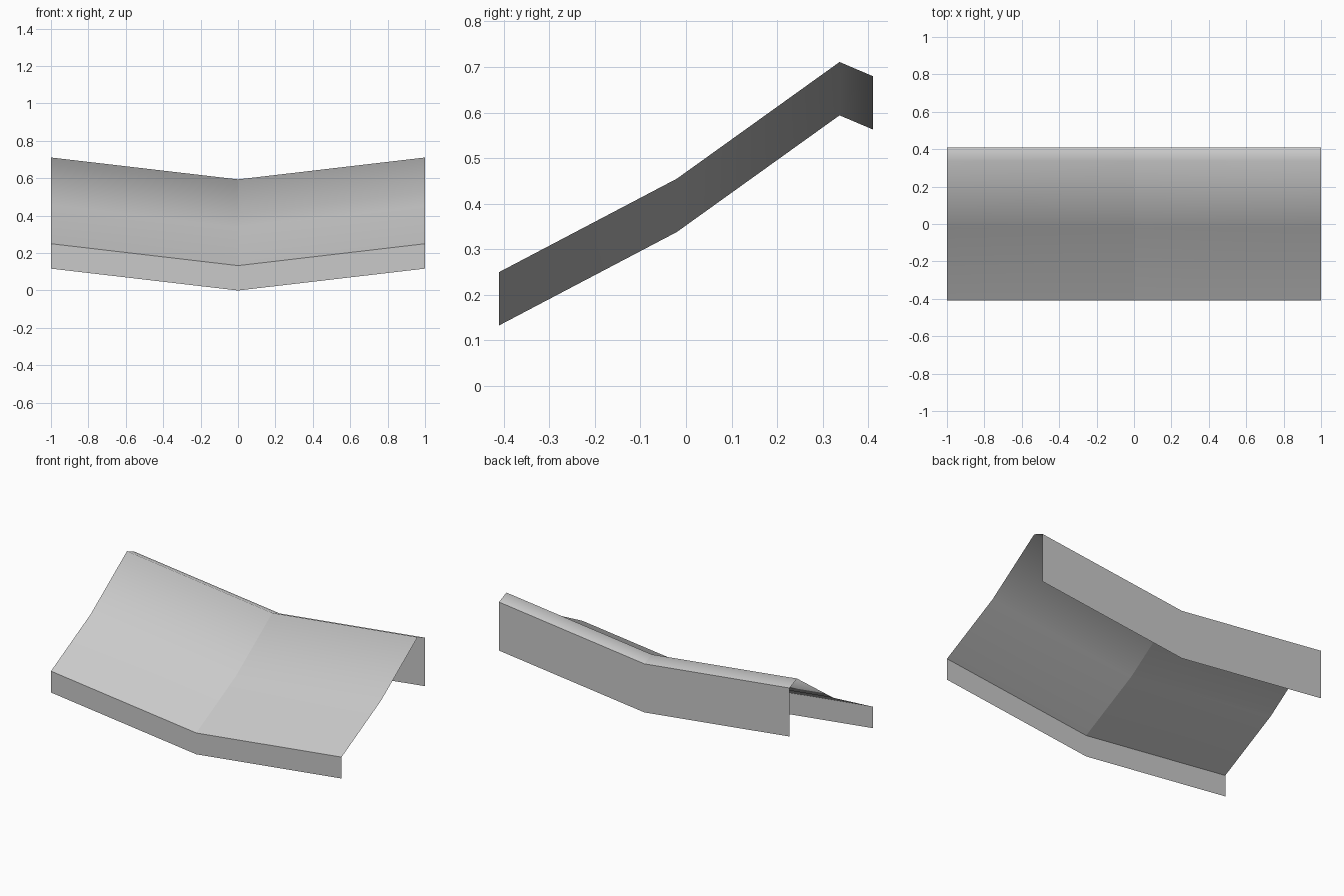
import bpy
import bmesh

if "Cube" in bpy.data.objects:
    bpy.data.objects.remove(bpy.data.objects["Cube"], do_unlink=True)

SAG = 0.117  # drop of the valley along the centre line

# Side profile (y, z) at the outer ends: front lip, two slopes, ridge, back flap
profile = [(-0.41, 0.117), (-0.41, 0.25), (-0.02, 0.455),
           (0.337, 0.711), (0.41, 0.68), (0.41, 0.378)]
LIP_FOLD, FLAP_FOLD = 1, 4

grey = bpy.data.materials.new("plain grey")
grey.use_nodes = True
colour = (0.59, 0.59, 0.59, 1)
grey.diffuse_color = colour
grey.node_tree.nodes["Principled BSDF"].inputs["Base Color"].default_value = colour

# Sweep the profile across the width, lowered in the middle
bm = bmesh.new()
rows = [[bm.verts.new((x, y, z - SAG * (1 - abs(x)))) for y, z in profile]
        for x in (-1, 0, 1)]
for left, right in zip(rows, rows[1:]):
    for i in range(len(profile) - 1):
        bm.faces.new((left[i], right[i], right[i + 1], left[i + 1])).smooth = True

# Crisp folds at the lip, the flap and the valley; the ridge stays soft
for row_a, row_b in zip(rows, rows[1:]):
    for fold in (LIP_FOLD, FLAP_FOLD):
        bm.edges.get((row_a[fold], row_b[fold])).smooth = False
for a, b in zip(rows[1], rows[1][1:]):
    bm.edges.get((a, b)).smooth = False

mesh = bpy.data.meshes.new("folded_canopy")
bm.to_mesh(mesh)
bm.free()
mesh.materials.append(grey)
canopy = bpy.data.objects.new("folded_canopy", mesh)
bpy.context.collection.objects.link(canopy)
